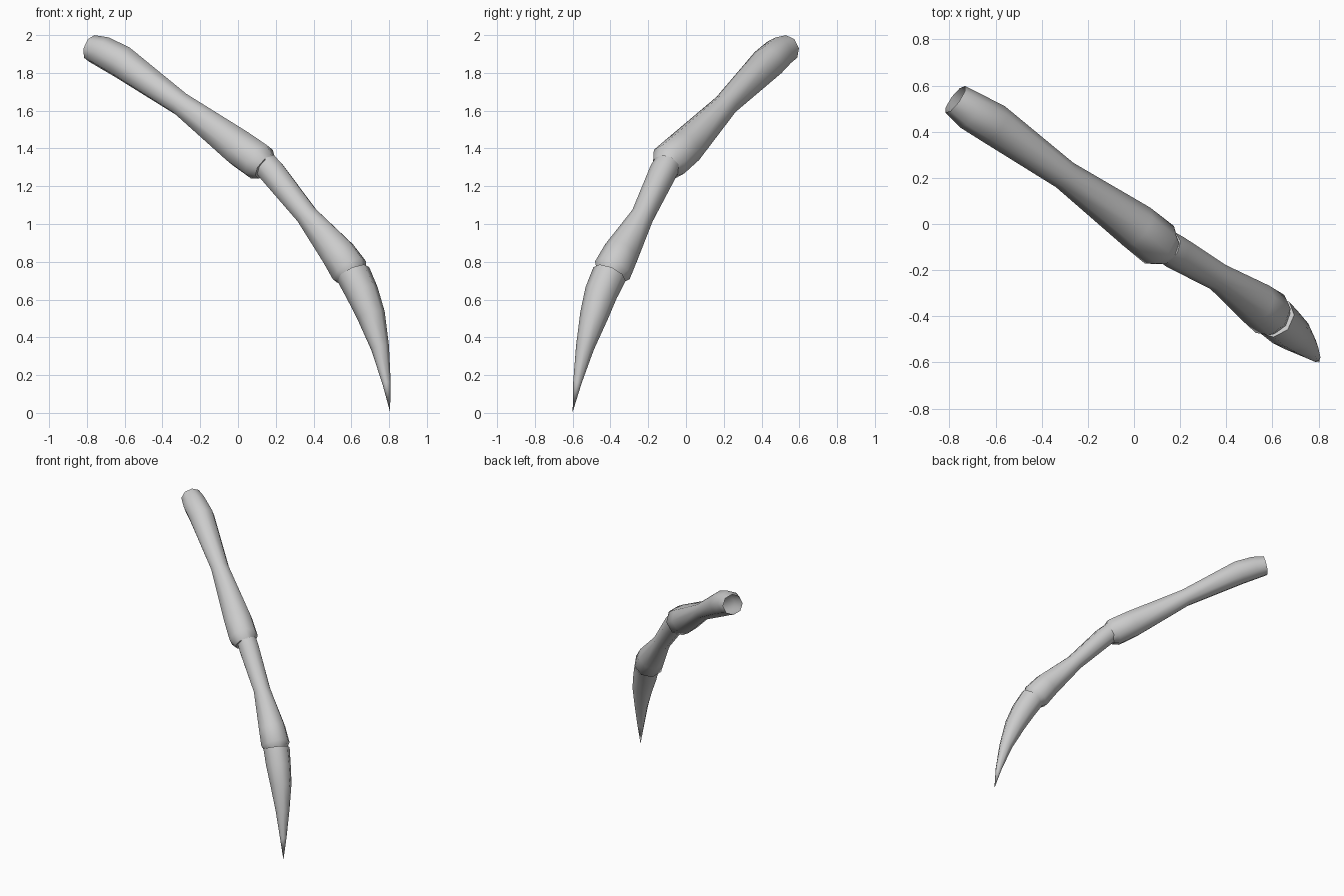
import bpy, bmesh, math
from mathutils import Vector

if "Cube" in bpy.data.objects:
    bpy.data.objects.remove(bpy.data.objects["Cube"])

SIDES = 8

def limb(name, rings, cap_start=True, cap_end=True):
    """Loft octagonal rings (x, y, z, radius) set square to the path; radius 0 makes a point."""
    bm = bmesh.new()
    pts = [Vector(r[:3]) for r in rings]
    loops = []
    for i, r in enumerate(rings):
        t = (pts[min(i + 1, len(pts) - 1)] - pts[max(i - 1, 0)]).normalized()
        side = t.cross(Vector((0, 0, 1))).normalized()
        up = side.cross(t)
        if r[3] == 0:
            loops.append([bm.verts.new(pts[i])])
            continue
        loop = []
        for k in range(SIDES):
            a = 2 * math.pi * k / SIDES
            loop.append(bm.verts.new(pts[i] + 1.03 * r[3] * (side * math.cos(a) + up * math.sin(a))))
        loops.append(loop)
    for a, b in zip(loops, loops[1:]):
        for k in range(SIDES):
            n = (k + 1) % SIDES
            if len(b) == 1:
                bm.faces.new((a[k], a[n], b[0]))
            else:
                bm.faces.new((a[k], a[n], b[n], b[k]))
    if cap_start:
        bm.faces.new(loops[0])
    if cap_end and len(loops[-1]) > 1:
        bm.faces.new(loops[-1])
    bmesh.ops.recalc_face_normals(bm, faces=bm.faces[:])
    me = bpy.data.meshes.new(name)
    bm.to_mesh(me)
    bm.free()
    ob = bpy.data.objects.new(name, me)
    bpy.context.collection.objects.link(ob)
    bpy.ops.object.select_all(action='DESELECT')
    ob.select_set(True)
    bpy.context.view_layer.objects.active = ob
    bpy.ops.object.shade_smooth_by_angle(angle=math.radians(50))
    return ob

# Upper segment, open at the root
limb("upper_leg", [
    (-0.775, 0.54, 1.93, 0.07), (-0.71, 0.492, 1.908, 0.083), (-0.61, 0.435, 1.855, 0.088),
    (-0.30, 0.212, 1.633, 0.063), (0.01, -0.01, 1.40, 0.098), (0.11, -0.09, 1.33, 0.1),
    (0.145, -0.115, 1.30, 0.07)], cap_start=False)

# Middle segment
limb("middle_leg", [
    (0.145, -0.10, 1.315, 0.07), (0.18, -0.122, 1.275, 0.072), (0.365, -0.23, 1.045, 0.06),
    (0.53, -0.345, 0.845, 0.093), (0.59, -0.39, 0.755, 0.1), (0.613, -0.407, 0.725, 0.075)])

# Curved, pointed claw
limb("claw", [
    (0.61, -0.405, 0.735, 0.09), (0.658, -0.45, 0.635, 0.085), (0.705, -0.487, 0.515, 0.073),
    (0.752, -0.535, 0.345, 0.047), (0.786, -0.575, 0.16, 0.022), (0.805, -0.60, 0.005, 0)])
